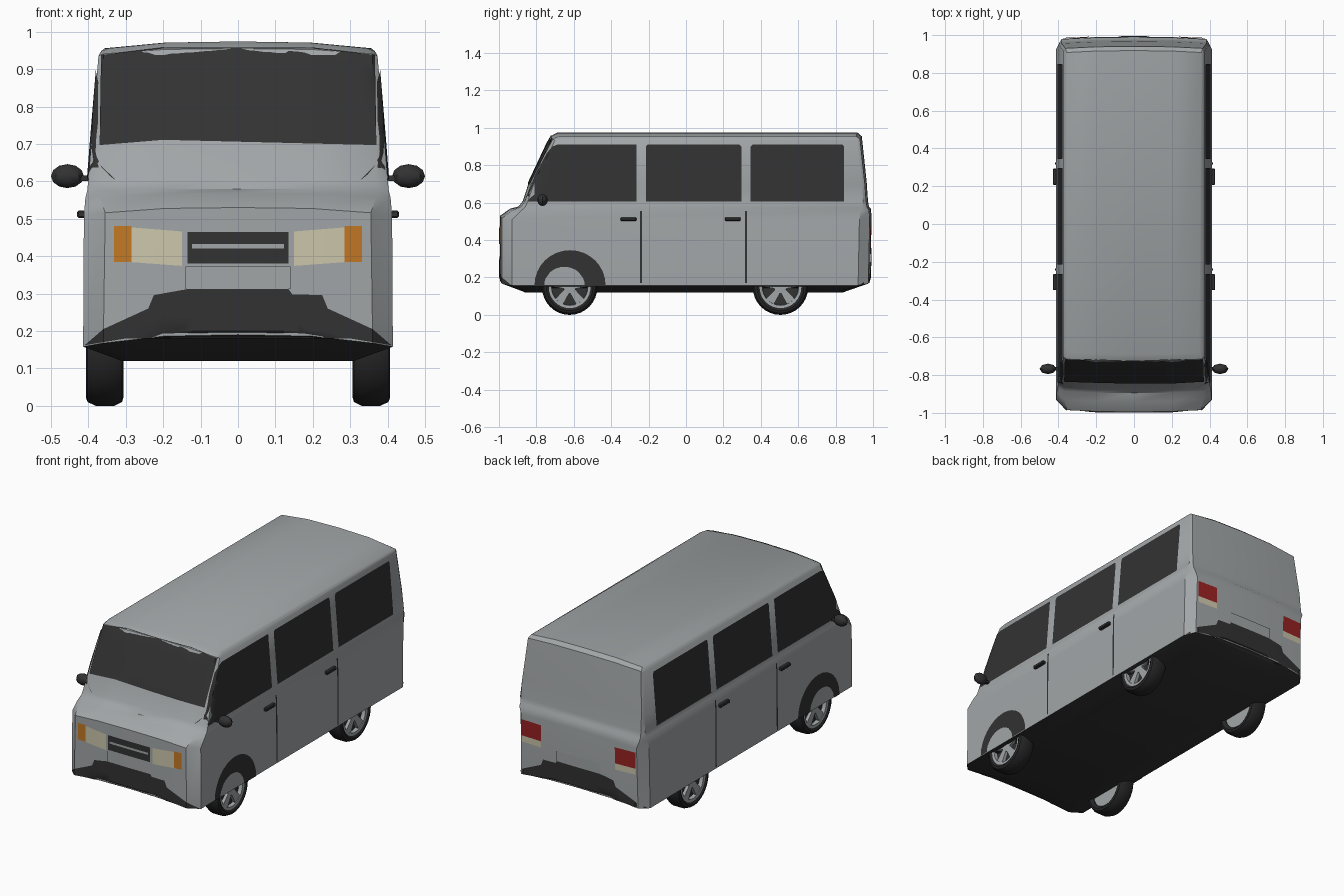
import bpy, bmesh, math
from mathutils import Vector
from mathutils.bvhtree import BVHTree

if "Cube" in bpy.data.objects:
    bpy.data.objects.remove(bpy.data.objects["Cube"])


def material(name, r, g, b):
    m = bpy.data.materials.new(name)
    m.use_nodes = True
    m.diffuse_color = (r, g, b, 1)
    m.node_tree.nodes["Principled BSDF"].inputs["Base Color"].default_value = (r, g, b, 1)
    return m


SILVER = material("silver paint", 0.36, 0.38, 0.39)
DARK = material("dark trim", 0.032, 0.032, 0.032)
RUBBER = material("tyre rubber", 0.02, 0.02, 0.02)
CREAM = material("lamp cream", 0.61, 0.57, 0.41)
AMBER = material("indicator amber", 0.54, 0.19, 0.018)
RED = material("tail lamp red", 0.32, 0.016, 0.016)


def finish(bm, name, *mats, recalc=True):
    if recalc:
        bmesh.ops.recalc_face_normals(bm, faces=bm.faces)
    mesh = bpy.data.meshes.new(name)
    bm.to_mesh(mesh)
    bm.free()
    ob = bpy.data.objects.new(name, mesh)
    bpy.context.collection.objects.link(ob)
    for m in mats:
        mesh.materials.append(m)
    bpy.ops.object.select_all(action='DESELECT')
    ob.select_set(True)
    bpy.context.view_layer.objects.active = ob
    bpy.ops.object.shade_smooth_by_angle(angle=math.radians(35))
    return ob


def loft(bm, rings):
    rows = [[bm.verts.new(p) for p in ring] for ring in rings]
    for a, b in zip(rows, rows[1:]):
        for i in range(len(a)):
            j = (i + 1) % len(a)
            bm.faces.new((a[i], a[j], b[j], b[i]))
    return rows


# Body shell: horizontal rings, bowed at both ends with chamfered corners
def body_ring(zc, zs, front, back, inner, half, corner):
    def end(y, sign, inn):
        side = [(0, 0, 0), (inn * 0.55, 0.002, 0.12),
                (inn, 0.01, 0.7), (half, 0.01 + corner, 1)]
        pts = [(x, y + sign * dy, zc + (zs - zc) * k) for x, dy, k in side]
        return [(-x, yy, z) for x, yy, z in pts[:0:-1]] + pts
    return end(front, 1, inner) + end(back, -1, min(inner + 0.015, half - 0.01))[::-1]


levels = [
    (0.12, 0.12, -0.86, 0.84, 0.27, 0.31, 0.03),
    (0.19, 0.158, -0.995, 0.985, 0.36, 0.414, 0.055),
    (0.53, 0.51, -0.995, 0.992, 0.355, 0.412, 0.055),
    (0.568, 0.555, -0.94, 0.988, 0.37, 0.408, 0.045),
    (0.58, 0.575, -0.895, 0.978, 0.37, 0.403, 0.025),
    (0.61, 0.605, -0.872, 0.973, 0.37, 0.4, 0.015),
    (0.71, 0.695, -0.84, 0.966, 0.372, 0.393, 0.015),
    (0.955, 0.935, -0.725, 0.94, 0.358, 0.373, 0.015),
    (0.974, 0.948, -0.69, 0.918, 0.345, 0.366, 0.02),
]
bm = bmesh.new()
rows = loft(bm, [body_ring(*lv) for lv in levels])
for ring in (rows[0], rows[-1]):
    for i in range(6):
        bm.faces.new((ring[i], ring[i + 1], ring[12 - i], ring[13 - i]))
bmesh.ops.recalc_face_normals(bm, faces=bm.faces)
for f in bm.faces:
    f.material_index = 1 if f.calc_center_median().z < 0.18 else 0
shell = BVHTree.FromBMesh(bm)
finish(bm, "body_shell", SILVER, DARK)


# Thin panels: flat outlines cut into a grid and laid on the shell
def panel(name, outline, mat, direction, offset=0.004):
    d = Vector(direction)
    across = 1 if d.x else 0
    bm = bmesh.new()

    def place(u, z):
        p = Vector((0, 0, z))
        p[across] = u
        return p + d * 2

    bm.faces.new([bm.verts.new(place(u, z)) for u, z in outline])
    bmesh.ops.triangulate(bm, faces=bm.faces[:])
    for axis in (across, 2):
        normal = Vector((0, 0, 0))
        normal[axis] = 1
        for k in range(-25, 26):
            geom = bm.verts[:] + bm.edges[:] + bm.faces[:]
            bmesh.ops.bisect_plane(bm, geom=geom, plane_co=normal * k * 0.04, plane_no=normal)
    bm.normal_update()
    for f in bm.faces:
        if f.normal.dot(d) < 0:
            f.normal_flip()
    for v in bm.verts:
        hit = shell.ray_cast(v.co, -d)[0] or shell.find_nearest(v.co - d * 1.2)[0]
        v.co = hit + d * offset
    return finish(bm, name, mat, recalc=False)


def rect(a, b, low, high):
    return [(a, low), (b, low), (b, high), (a, high)]


def mirrored(half):
    return half + [(-x, z) for x, z in reversed(half)]


FRONT, BACK = (0, -1, 0), (0, 1, 0)

# Windscreen
panel("windscreen", mirrored([(0.2, 0.711), (0.37, 0.697), (0.366, 0.938), (0.2, 0.958)]),
      DARK, FRONT)

# Bumpers and number plates at both ends
bumper = mirrored([(0.3, 0.18), (0.41, 0.162), (0.36, 0.205), (0.24, 0.26),
                   (0.225, 0.296), (0.145, 0.298), (0.135, 0.312)])
for label, d in (("front", FRONT), ("rear", BACK)):
    panel(label + "_bumper", bumper, DARK, d)
    panel(label + "_number_plate", rect(-0.14, 0.14, 0.312, 0.372), SILVER, d, 0.006)

# Grille
panel("grille", rect(-0.135, 0.135, 0.38, 0.465), DARK, FRONT)
panel("grille_bar", rect(-0.123, 0.123, 0.42, 0.432), SILVER, FRONT, 0.006)


def box(name, centre, size, mat, bevel=0.0):
    bm = bmesh.new()
    bmesh.ops.create_cube(bm, size=1)
    for v in bm.verts:
        v.co = Vector(centre) + Vector(a * b for a, b in zip(v.co, size))
    if bevel:
        bmesh.ops.bevel(bm, geom=bm.edges[:], offset=bevel, segments=1, affect='EDGES')
    return finish(bm, name, mat)


# Wheel parts are turned around the x axis
def lathe(name, profile, y, z, mat, segments=32):
    bm = bmesh.new()
    loft(bm, [[(x, y + r * math.cos(t), z + r * math.sin(t))
               for t in (math.tau * i / segments for i in range(segments))]
              for x, r in profile])
    bmesh.ops.remove_doubles(bm, verts=bm.verts, dist=1e-5)
    return finish(bm, name, mat)


def wheel(label, s, y):
    z = 0.148
    tyre = [(0.32, 0.108), (0.306, 0.125), (0.31, 0.138), (0.33, 0.148),
            (0.38, 0.148), (0.402, 0.138), (0.407, 0.125), (0.398, 0.108), (0.32, 0.108)]
    lathe(label + "_tyre", [(s * x, r) for x, r in tyre], y, z, RUBBER)
    lathe(label + "_rim_back", [(s * 0.325, 0), (s * 0.325, 0.109), (s * 0.36, 0.109)], y, z, SILVER)
    lathe(label + "_rim_disc", [(s * 0.375, 0.109), (s * 0.378, 0)], y, z, DARK)
    lathe(label + "_rim_lip", [(s * 0.37, 0.112), (s * 0.4, 0.112), (s * 0.398, 0.097),
                               (s * 0.37, 0.095)], y, z, SILVER)
    lathe(label + "_hub", [(s * 0.37, 0.035), (s * 0.394, 0.033), (s * 0.397, 0)], y, z, SILVER, 16)
    bm = bmesh.new()
    for k in range(5):
        t = math.tau * k / 5 + math.pi / 2
        out, side = Vector((0, math.cos(t), math.sin(t))), Vector((0, -math.sin(t), math.cos(t)))
        made = bmesh.ops.create_cube(bm, size=1)["verts"]
        for v in made:
            far = v.co.y > 0
            v.co = (Vector((s * (0.384 + v.co.x * 0.02), y, z)) + out * (0.1 if far else 0.015)
                    + side * v.co.z * (0.052 if far else 0.03))
    finish(bm, label + "_spokes", SILVER)


for side, s in (("left", 1), ("right", -1)):
    out = (s, 0, 0)

    # Side glass
    panel(side + "_front_window", [(-0.866, 0.605), (-0.265, 0.605), (-0.265, 0.91), (-0.69, 0.91),
                                   (-0.715, 0.9), (-0.745, 0.865), (-0.8, 0.76)], DARK, out)
    for label, a, b in (("middle", -0.215, 0.297), ("rear", 0.345, 0.846)):
        panel(f"{side}_{label}_window", [(a, 0.605), (b, 0.605), (b, 0.9), (b - 0.01, 0.91),
                                         (a + 0.01, 0.91), (a, 0.9)], DARK, out)

    # Front wheel arch trim
    angles = [math.pi * i / 16 for i in range(17)]
    arch = [(-0.62 + 0.19 * math.cos(t), 0.159 + 0.187 * math.sin(t)) for t in angles]
    arch += [(-0.65 + 0.108 * math.cos(t), 0.159 + 0.098 * math.sin(t)) for t in reversed(angles)]
    panel(side + "_wheel_arch", arch, DARK, out)

    # Door seams and handles
    for label, y, grip in (("front", -0.24, -0.308), ("sliding", 0.32, 0.25)):
        panel(f"{side}_{label}_door_seam", rect(y - 0.005, y + 0.005, 0.17, 0.555), DARK, out)
        box(f"{side}_{label}_door_handle", (s * 0.419, grip, 0.512), (0.022, 0.085, 0.019), DARK, 0.004)

    # Lamps
    panel(side + "_headlamp", [(s * 0.15, 0.374), (s * 0.285, 0.384), (s * 0.285, 0.477),
                               (s * 0.15, 0.466)], CREAM, FRONT)
    panel(side + "_indicator", rect(s * 0.285, s * 0.332, 0.385, 0.481), AMBER, FRONT)
    panel(side + "_tail_lamp", rect(s * 0.237, s * 0.365, 0.398, 0.492), RED, BACK)
    panel(side + "_reversing_lamp", rect(s * 0.237, s * 0.365, 0.362, 0.398), CREAM, BACK)

    # Door mirror
    bm = bmesh.new()
    bmesh.ops.create_uvsphere(bm, u_segments=8, v_segments=6, radius=1)
    for v in bm.verts:
        v.co = (s * 0.456 + v.co.x * 0.044, -0.767 + v.co.y * 0.028, 0.614 + v.co.z * 0.032)
    finish(bm, side + "_mirror", DARK)
    box(side + "_mirror_stalk", (s * 0.405, -0.767, 0.608), (0.04, 0.018, 0.014), DARK)

    for label, y in (("front", -0.622), ("rear", 0.505)):
        wheel(f"{side}_{label}", s, y)
